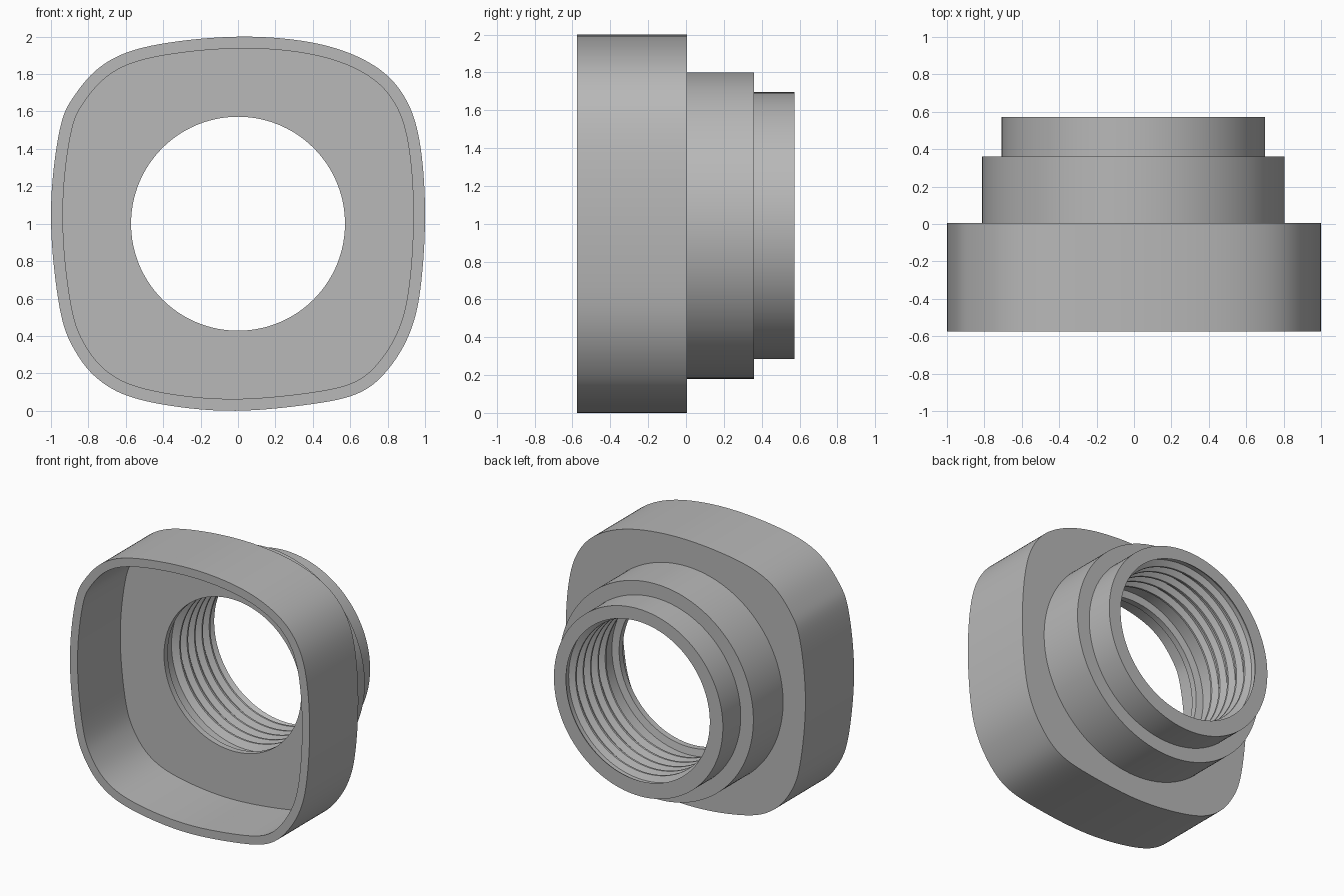
import bpy, bmesh, math
from mathutils import Vector

if "Cube" in bpy.data.objects:
    bpy.data.objects.remove(bpy.data.objects["Cube"])

N = 168                       # points around every loop
CENTRE = Vector((0.0, 1.0))   # axis of the part in x, z

grey = bpy.data.materials.new("plain grey")
grey.diffuse_color = (0.48, 0.48, 0.48, 1)
grey.use_nodes = True
grey.node_tree.nodes["Principled BSDF"].inputs["Base Color"].default_value = grey.diffuse_color


def spline(points, steps):
    """Closed Catmull-Rom curve through the points."""
    out, n = [], len(points)
    for i in range(n):
        a, b, c, d = (Vector(points[(i + k) % n]) for k in (-1, 0, 1, 2))
        for s in range(steps):
            t = s / steps
            out.append(0.5 * (2 * b + (c - a) * t + (2 * a - 5 * b + 4 * c - d) * t ** 2
                              + (3 * b - a - 3 * c + d) * t ** 3))
    return out


def relax(loop, passes):
    """Even out small bumps along a closed loop."""
    for _ in range(passes):
        loop = [(loop[i - 1] + 2 * p + loop[(i + 1) % len(loop)]) / 4
                for i, p in enumerate(loop)]
    return loop


def inset(loop, dist):
    """Move a clockwise loop inward by a fixed wall thickness."""
    out = []
    for i, p in enumerate(loop):
        t = (loop[(i + 1) % len(loop)] - loop[i - 1]).normalized()
        out.append(p + Vector((t.y, -t.x)) * dist)
    return out


def loft(name, sections):
    """Skin (loop, y) sections into one closed ring-shaped solid."""
    bm = bmesh.new()
    rings = [[bm.verts.new((p.x, y, p.y)) for p in loop] for loop, y in sections]
    for k, ring in enumerate(rings):
        nxt = rings[(k + 1) % len(rings)]
        for i in range(len(ring)):
            j = (i + 1) % len(ring)
            bm.faces.new((ring[i], ring[j], nxt[j], nxt[i]))
    bmesh.ops.recalc_face_normals(bm, faces=bm.faces)
    mesh = bpy.data.meshes.new(name)
    bm.to_mesh(mesh)
    bm.free()
    mesh.materials.append(grey)
    obj = bpy.data.objects.new(name, mesh)
    bpy.context.collection.objects.link(obj)
    bpy.ops.object.select_all(action='DESELECT')
    obj.select_set(True)
    bpy.context.view_layer.objects.active = obj
    bpy.ops.object.shade_smooth_by_angle(angle=math.radians(25))
    return obj


# Soft, slightly uneven square outline, clockwise from the top
outline = relax(spline([
    (0.01, 2.0), (0.44, 1.96), (0.73, 1.845), (0.89, 1.68), (0.97, 1.45),
    (1.0, 1.08), (0.98, 0.70), (0.93, 0.45), (0.82, 0.25), (0.66, 0.105),
    (0.385, 0.042), (-0.07, 0.005), (-0.52, 0.064), (-0.74, 0.17),
    (-0.87, 0.33), (-0.95, 0.545), (-1.0, 1.05), (-0.95, 1.51),
    (-0.87, 1.685), (-0.72, 1.85), (-0.47, 1.95)], 8), 8)

# Fit the outline exactly to 2 x 2
xs, zs = [p.x for p in outline], [p.y for p in outline]
outline = [Vector((2 * (p.x - min(xs)) / (max(xs) - min(xs)) - 1,
                   2 * (p.y - min(zs)) / (max(zs) - min(zs)))) for p in outline]
pocket = relax(inset(outline, 0.062), 3)
angles = [math.atan2(p.y - CENTRE.y, p.x - CENTRE.x) for p in outline]


def circle(radius, cx=0.0, cz=1.0):
    return [Vector((cx + radius * math.cos(a), cz + radius * math.sin(a))) for a in angles]


FRONT, FLOOR, STEP, MID, BACK = -0.575, -0.065, 0.005, 0.36, 0.573

# Open-fronted flange shell with a round hole in its back wall
loft("flange_shell", [
    (circle(0.64), FLOOR), (pocket, FLOOR), (pocket, FRONT),
    (outline, FRONT), (outline, STEP), (circle(0.64), STEP)])

# Stepped collar, turned around the axis, with a ridged bore
wide, narrow = circle(0.81, -0.004, 0.99), circle(0.705, -0.004, 0.99)
profile = [(circle(0.64), FLOOR), (circle(0.64), STEP), (wide, STEP), (wide, MID),
           (narrow, MID), (narrow, BACK), (circle(0.6), BACK)]
PITCH = 0.088
for turn in range(5):         # thread ridges, from the back opening inward
    y = 0.545 - turn * PITCH
    profile += [(circle(0.618), y), (circle(0.618), y - 0.03),
                (circle(0.576), y - 0.052), (circle(0.576), y - 0.066)]
profile += [(circle(0.625), 0.10), (circle(0.625), -0.01),
            (circle(0.572), -0.02), (circle(0.572), FLOOR)]
loft("threaded_collar", profile)
